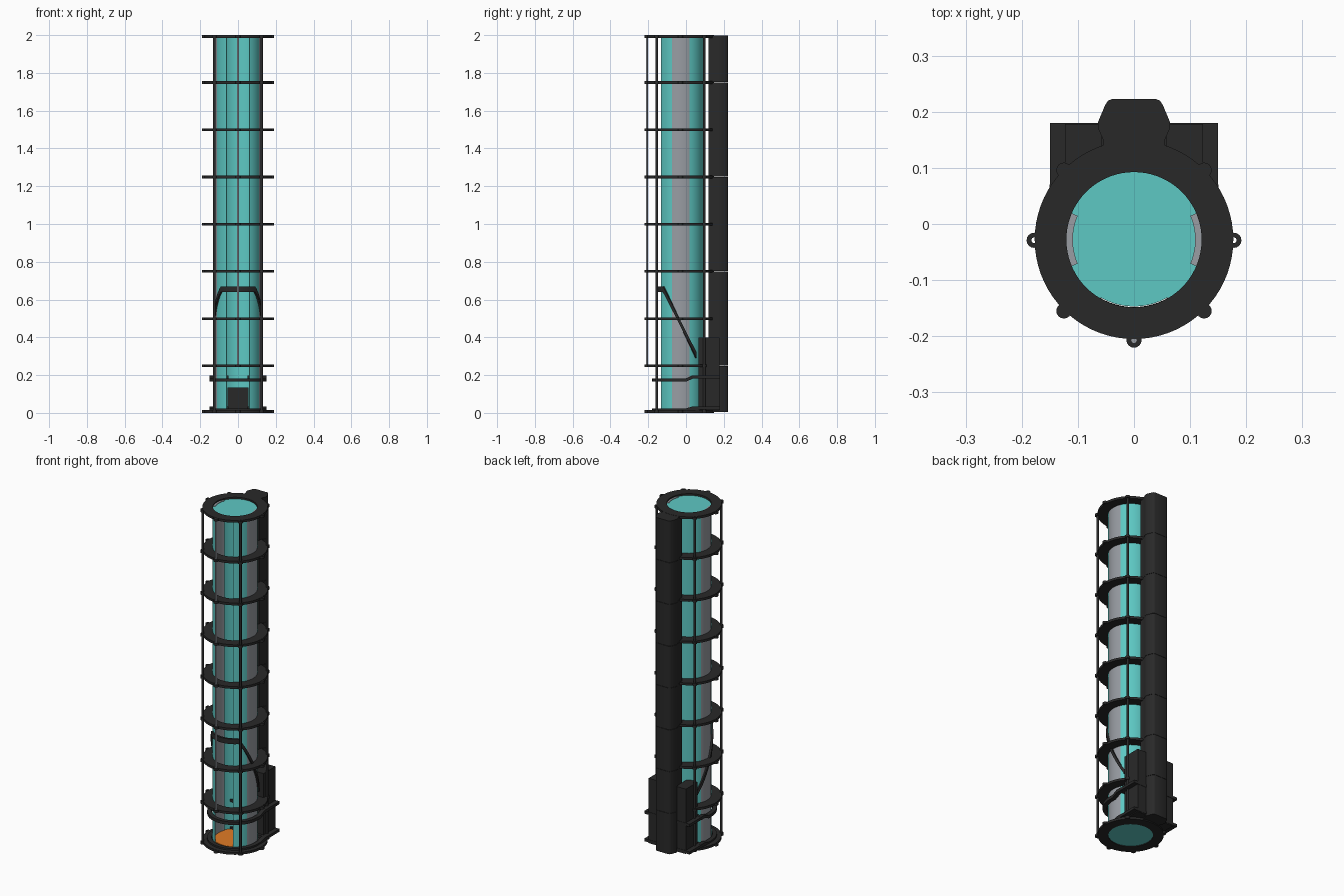
import bpy, bmesh, math
from mathutils import Vector

if "Cube" in bpy.data.objects:
    bpy.data.objects.remove(bpy.data.objects["Cube"])

CY = -0.028          # tube axis in y
TAU = 2 * math.pi

def material(name, rgb):
    m = bpy.data.materials.new(name)
    m.diffuse_color = (*rgb, 1)
    m.use_nodes = True
    m.node_tree.nodes["Principled BSDF"].inputs["Base Color"].default_value = m.diffuse_color
    return m

DARK = material("dark_plastic", (0.022, 0.022, 0.022))
TEAL = material("teal_plastic", (0.11, 0.58, 0.55))
GREY = material("grey_plastic", (0.32, 0.34, 0.37))
ORANGE = material("orange_plastic", (0.75, 0.2, 0.02))

def finish(name, bm, mat):
    bmesh.ops.recalc_face_normals(bm, faces=bm.faces)
    me = bpy.data.meshes.new(name)
    bm.to_mesh(me)
    bm.free()
    ob = bpy.data.objects.new(name, me)
    bpy.context.collection.objects.link(ob)
    me.materials.append(mat)
    bpy.ops.object.select_all(action='DESELECT')
    ob.select_set(True)
    bpy.context.view_layer.objects.active = ob
    bpy.ops.object.shade_smooth_by_angle(angle=math.radians(35))
    return ob

def loft(bm, sections, closed):
    """Join a list of four-point sections into a solid strip."""
    rows = [[bm.verts.new(p) for p in s] for s in sections]
    n = len(rows)
    for i in range(n if closed else n - 1):
        a, b = rows[i], rows[(i + 1) % n]
        for j in range(4):
            k = (j + 1) % 4
            bm.faces.new((a[j], a[k], b[k], b[j]))
    if not closed:
        bm.faces.new(rows[0])
        bm.faces.new(rows[-1])

def add_arc(bm, r0, r1, z0, z1, a0=0, a1=360, c=(0, CY), n=64):
    """Annulus or part of one, angles in degrees."""
    full = a1 - a0 >= 360
    secs = []
    for i in range(n if full else n + 1):
        t = math.radians(a0 + (a1 - a0) * i / n)
        u, v = math.cos(t), math.sin(t)
        secs.append([(c[0] + r * u, c[1] + r * v, z)
                     for r, z in ((r0, z0), (r1, z0), (r1, z1), (r0, z1))])
    loft(bm, secs, full)

def add_prism(bm, pts, z0, z1):
    lo = [bm.verts.new((x, y, z0)) for x, y in pts]
    hi = [bm.verts.new((x, y, z1)) for x, y in pts]
    bm.faces.new(lo)
    bm.faces.new(hi)
    for i in range(len(pts)):
        j = (i + 1) % len(pts)
        bm.faces.new((lo[i], lo[j], hi[j], hi[i]))

def box(name, x0, x1, y0, y1, z0, z1, mat):
    bm = bmesh.new()
    add_prism(bm, [(x0, y0), (x1, y0), (x1, y1), (x0, y1)], z0, z1)
    return finish(name, bm, mat)

def disc(name, c, r, z0, z1, mat, n=64):
    bm = bmesh.new()
    add_prism(bm, [(c[0] + r * math.cos(TAU * i / n), c[1] + r * math.sin(TAU * i / n))
                   for i in range(n)], z0, z1)
    return finish(name, bm, mat)

def strap(name, path, w, h, mat):
    """Sweep a w by h section along a path, width kept horizontal."""
    bm = bmesh.new()
    pts = [Vector(p) for p in path]
    secs = []
    for i, p in enumerate(pts):
        t = pts[min(i + 1, len(pts) - 1)] - pts[max(i - 1, 0)]
        side = Vector((t.y, -t.x, 0)).normalized() * w / 2
        up = Vector((0, 0, h / 2))
        secs.append([p - side - up, p + side - up, p + side + up, p - side + up])
    loft(bm, secs, False)
    return finish(name, bm, mat)

# teal tube walls: two front panels beside the slot, one back panel
for name, a0, a1 in (("tube_back", 23, 157), ("tube_front_left", 203, 240),
                     ("tube_front_right", 300, 337)):
    bm = bmesh.new()
    add_arc(bm, 0.117, 0.121, 0.004, 1.99, a0, a1, n=30)
    finish(name, bm, TEAL)

# grey side strips
for name, a in (("side_strip_right", 0), ("side_strip_left", 180)):
    bm = bmesh.new()
    add_arc(bm, 0.109, 0.121, 0.004, 1.993, a - 23, a + 23, n=14)
    finish(name, bm, GREY)

# end caps, floor and back outlet
disc("tube_top_cap", (0, CY), 0.119, 1.986, 1.99, TEAL)
disc("tube_bottom_cap", (0, CY), 0.119, 0.003, 0.008, TEAL)
disc("floor_plate", (0, CY), 0.116, 0.012, 0.02, ORANGE)
box("back_outlet", -0.055, 0.055, 0.06, 0.1, 0.02, 0.135, DARK)

# bolt positions: diagonal rods, plus side and front lugs
diagonals = [(sx * 0.125, y) for sx in (-1, 1) for y in (-0.155, 0.096)]
lugs = diagonals + [(-0.178, -0.029), (0.178, -0.029), (0, -0.207)]

# support rings with lugs and a neck to the back column
levels = [0.007] + [0.25 * k - 0.001 for k in range(1, 8)] + [1.993]
for i, z in enumerate(levels):
    bm = bmesh.new()
    add_arc(bm, 0.1205, 0.177, z - 0.007, z + 0.007, n=72)
    for c in lugs:
        add_arc(bm, 0.005, 0.0135, z - 0.007, z + 0.007, c=c, n=16)
    add_prism(bm, [(-0.075, 0.115), (0.075, 0.115), (0.056, 0.14), (-0.056, 0.14)],
              z - 0.0065, z + 0.0065)
    finish(f"support_ring_{i}", bm, DARK)

# rods
for i, c in enumerate(diagonals):
    disc(f"corner_rod_{i}", c, 0.007, 0.0, 1.998, DARK, 12)
disc("front_rod", (0, -0.207), 0.0055, 0.245, 1.998, GREY, 12)

# back column in eight stacked segments
half = [(0.055, 0.118), (0.055, 0.15), (0.063, 0.168), (0.064, 0.182),
        (0.051, 0.213), (0.046, 0.22), (0.038, 0.223)]
profile = half + [(-x, y) for x, y in reversed(half)]
for k in range(8):
    bm = bmesh.new()
    add_prism(bm, profile, max(0.006, k * 0.25 + 0.0008), (k + 1) * 0.25 - 0.0008)
    finish(f"back_column_{k}", bm, DARK)

# lower housings either side of the column
for name, s in (("left", -1), ("right", 1)):
    xs = sorted((s * 0.058, s * 0.123))
    box(f"housing_{name}", *xs, 0.066, 0.178, 0.012, 0.4, DARK)
    xs = sorted((s * 0.05, s * 0.15))
    for j, z in enumerate((0.025, 0.19)):
        box(f"housing_flange_{name}_{j}", *xs, 0.05, 0.18, z - 0.008, z + 0.008, DARK)

# lower clamps round the front, stepping up to the housings
for j, z in enumerate((0.015, 0.174)):
    arc = [(0.139 * math.cos(t), CY + 0.139 * math.sin(t), z)
           for t in (math.pi * (1 + i / 32) for i in range(33))]
    rise = 0.016 if z > 0.1 else 0.01
    path = [(-0.139, 0.07, z + rise), (-0.139, 0.035, z + rise), (-0.139, 0.0, z)]
    path += arc + [(-x, y, h) for x, y, h in reversed(path)]
    strap(f"lower_clamp_{j}", path, 0.024, 0.018, DARK)

# tilted upper strap: level across the front, falling back to the housings
path = []
for i in range(49):
    t = math.radians(140 + 260 * i / 48)
    y = CY + 0.126 * math.sin(t)
    z = 0.655 - max(0, y + 0.118) * 2.05
    path.append((0.126 * math.cos(t), y, z))
strap("upper_strap", path, 0.012, 0.03, DARK)
